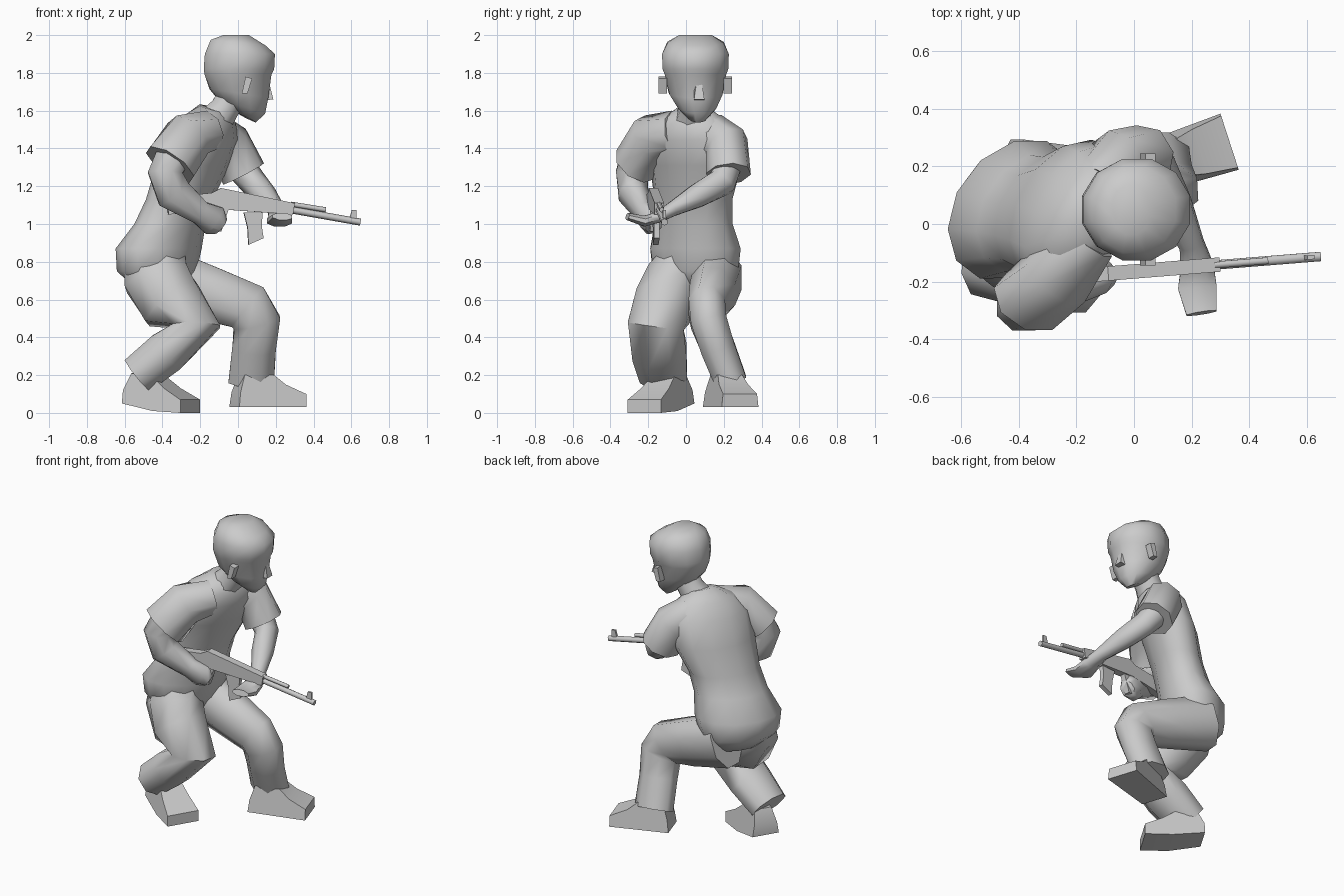
import bpy, bmesh, math
from mathutils import Vector


def finish(name, bm, angle=62):
    bmesh.ops.recalc_face_normals(bm, faces=bm.faces)
    me = bpy.data.meshes.new(name)
    bm.to_mesh(me)
    bm.free()
    ob = bpy.data.objects.new(name, me)
    bpy.context.collection.objects.link(ob)
    bpy.ops.object.select_all(action='DESELECT')
    ob.select_set(True)
    bpy.context.view_layer.objects.active = ob
    bpy.ops.object.shade_smooth_by_angle(angle=math.radians(angle))
    return ob


def loft(name, rings, n):
    """Skin a list of (centre, u axis, v axis) ellipses with n sides."""
    bm = bmesh.new()
    loops = []
    for c, u, v in rings:
        loops.append([bm.verts.new(c + u * math.cos(a) + v * math.sin(a))
                      for a in (2 * math.pi * (i + 0.5) / n for i in range(n))])
    for a, b in zip(loops, loops[1:]):
        for i in range(n):
            j = (i + 1) % n
            bm.faces.new((a[i], a[j], b[j], b[i]))
    bm.faces.new(loops[0][::-1])
    bm.faces.new(loops[-1])
    return finish(name, bm)


def limb(name, path, n=8, side=(0, 1, 0)):
    """Path of (x, y, z, side radius, other radius), rings across the path."""
    pts = [Vector(p[:3]) for p in path]
    rings = []
    for i, p in enumerate(path):
        t = Vector((0, 0, 0))
        if i > 0:
            t += (pts[i] - pts[i - 1]).normalized()
        if i < len(pts) - 1:
            t += (pts[i + 1] - pts[i]).normalized()
        t.normalize()
        u = Vector(side)
        u = (u - t * u.dot(t)).normalized()
        rings.append((pts[i], u * p[3] * 1.04, t.cross(u) * p[4] * 1.04))
    return loft(name, rings, n)


def stack(name, levels, n):
    """Level rings: x, y, z, depth radius, width radius, yaw degrees, slope."""
    rings = []
    for x, y, z, rd, rw, yaw, slope in levels:
        a = math.radians(yaw)
        u = Vector((math.cos(a), math.sin(a), slope)) * rd
        v = Vector((-math.sin(a), math.cos(a), 0)) * rw
        rings.append((Vector((x, y, z)), u, v))
    return loft(name, rings, n)


def prism(name, profile, width, loc=(0, 0, 0), yaw=0, taper=None):
    """Side profile in x-z given thickness in y; taper(x, z) scales it."""
    bm = bmesh.new()
    a = math.radians(yaw)
    sides = []
    for s in (-0.5, 0.5):
        row = []
        for x, z in profile:
            y = s * width * (taper(x, z) if taper else 1)
            row.append(bm.verts.new((loc[0] + x * math.cos(a) - y * math.sin(a),
                                     loc[1] + x * math.sin(a) + y * math.cos(a),
                                     loc[2] + z)))
        sides.append(row)
    n = len(profile)
    bm.faces.new(sides[0])
    bm.faces.new(sides[1][::-1])
    for i in range(n):
        j = (i + 1) % n
        bm.faces.new((sides[0][i], sides[0][j], sides[1][j], sides[1][i]))
    return finish(name, bm, 25)


# torso, twisted so the left side leads
stack("torso", [
    (-0.41, 0.06, 0.66, 0.12, 0.17, -30, 0),
    (-0.43, 0.05, 0.75, 0.19, 0.25, -35, 0),
    (-0.42, 0.05, 0.87, 0.20, 0.27, -37, 0),
    (-0.36, 0.04, 1.00, 0.165, 0.23, -35, 0),
    (-0.31, 0.04, 1.13, 0.155, 0.225, -32, 0),
    (-0.24, 0.05, 1.31, 0.165, 0.265, -30, 0),
    (-0.19, 0.03, 1.46, 0.16, 0.27, -30, -0.1),
    (-0.16, 0.02, 1.55, 0.125, 0.20, -30, -0.15),
    (-0.13, 0.03, 1.61, 0.075, 0.09, -20, -0.3)], 12)

# neck and head
limb("neck", [(-0.14, 0.03, 1.52, 0.10, 0.10), (-0.07, 0.05, 1.61, 0.085, 0.08),
              (-0.02, 0.05, 1.70, 0.085, 0.08)])
stack("head", [
    (0.05, 0.06, 1.56, 0.045, 0.05, 8, -0.5),
    (0.02, 0.055, 1.62, 0.125, 0.105, 8, -0.3),
    (0.005, 0.05, 1.69, 0.158, 0.145, 5, -0.15),
    (0.0, 0.05, 1.79, 0.183, 0.168, 0, 0),
    (0.005, 0.05, 1.82, 0.193, 0.18, 0, 0),
    (0.01, 0.05, 1.90, 0.192, 0.183, 0, 0),
    (0.0, 0.05, 1.96, 0.15, 0.155, 0, -0.1),
    (-0.01, 0.05, 2.0, 0.07, 0.09, 0, 0)], 12)
prism("nose", [(0.13, 1.78), (0.165, 1.75), (0.187, 1.66), (0.11, 1.65)], 0.055,
      (0, 0.07, 0), 0, lambda x, z: 0.5 if x > 0.15 and z > 1.7 else 1)
for label, y in (("right_ear", -0.122), ("left_ear", 0.222)):
    prism(label, [(0.02, 1.69), (0.05, 1.69), (0.075, 1.77), (0.04, 1.78)], 0.045, (0, y, 0))

# legs
limb("left_leg", [(-0.42, 0.17, 0.72, 0.13, 0.17), (-0.15, 0.14, 0.63, 0.125, 0.15),
                  (0.05, 0.11, 0.56, 0.10, 0.14), (0.10, 0.12, 0.48, 0.10, 0.13),
                  (0.085, 0.17, 0.34, 0.095, 0.12), (0.07, 0.24, 0.16, 0.088, 0.125)])
limb("right_leg", [(-0.44, -0.02, 0.80, 0.13, 0.17), (-0.43, -0.06, 0.71, 0.155, 0.18),
                   (-0.35, -0.11, 0.58, 0.165, 0.175),
                   (-0.22, -0.16, 0.46, 0.155, 0.13), (-0.38, -0.14, 0.32, 0.15, 0.12),
                   (-0.53, -0.12, 0.20, 0.13, 0.11)])


# shoes, narrower towards the ankle
def shoe_width(x, z):
    return (1 - max(0, z - 0.07) * 2.6) * (1 if x > 0.15 else 0.85)


prism("left_shoe", [(-0.01, 0.03), (0, 0.11), (0.03, 0.20), (0.19, 0.20), (0.25, 0.15),
                    (0.36, 0.10), (0.36, 0.03)], 0.205, (-0.01, 0.175, 0), 18, shoe_width)
prism("right_shoe", [(0, 0.05), (0, 0.12), (0.04, 0.21), (0.17, 0.20), (0.26, 0.13),
                     (0.37, 0.07), (0.37, 0), (0.2, 0.01)], 0.205, (-0.57, -0.03, 0), -31, shoe_width)

# sleeves and arms
limb("right_sleeve", [(-0.16, -0.05, 1.49, 0.10, 0.11), (-0.265, -0.18, 1.455, 0.125, 0.135),
                      (-0.36, -0.265, 1.315, 0.12, 0.145)])
limb("right_arm", [(-0.33, -0.25, 1.38, 0.09, 0.10), (-0.385, -0.285, 1.27, 0.09, 0.095),
                   (-0.34, -0.28, 1.16, 0.08, 0.10), (-0.20, -0.22, 1.06, 0.055, 0.065),
                   (-0.13, -0.185, 1.02, 0.06, 0.085), (-0.09, -0.17, 0.99, 0.045, 0.05)])
limb("left_sleeve", [(-0.13, 0.13, 1.47, 0.10, 0.12), (-0.05, 0.215, 1.42, 0.115, 0.12),
                     (0.03, 0.225, 1.265, 0.115, 0.12)], 8, (-0.6, 0.8, 0))
limb("left_arm", [(0.0, 0.22, 1.32, 0.08, 0.08), (0.08, 0.19, 1.22, 0.07, 0.075),
                  (0.14, 0.06, 1.15, 0.065, 0.065), (0.20, -0.07, 1.08, 0.045, 0.04),
                  (0.22, -0.15, 1.035, 0.06, 0.03), (0.22, -0.22, 1.015, 0.07, 0.03),
                  (0.235, -0.31, 1.04, 0.055, 0.02)], 8, (1, 0, 0))

# rifle: profiles share one yawed plane
G = dict(loc=(0, -0.165, 0), yaw=4.6)
prism("rifle_body", [(-0.38, 1.14), (-0.37, 1.05), (-0.28, 1.06), (-0.12, 1.08), (0.29, 1.05),
                     (0.30, 1.11), (-0.09, 1.19), (-0.14, 1.165)], 0.05, **G)
prism("rifle_magazine", [(0.03, 1.06), (0.05, 0.98), (0.055, 0.89), (0.135, 0.925),
                         (0.125, 0.99), (0.13, 1.06)], 0.03, **G)
prism("rifle_grip", [(-0.11, 1.08), (-0.14, 0.96), (-0.09, 0.96), (-0.05, 1.08)], 0.035, **G)
prism("rifle_sight", [(0.59, 1.02), (0.605, 1.075), (0.63, 1.075), (0.63, 1.02)], 0.015, **G)
for label, x0, z0, x1, z1, r in (("rifle_barrel", 0.28, 1.075, 0.648, 1.01, 0.018),
                                 ("rifle_gas_tube", 0.28, 1.105, 0.465, 1.075, 0.013)):
    limb(label, [(x, -0.165 + 0.08 * x, z, r, r) for x, z in ((x0, z0), (x1, z1))], 6)
